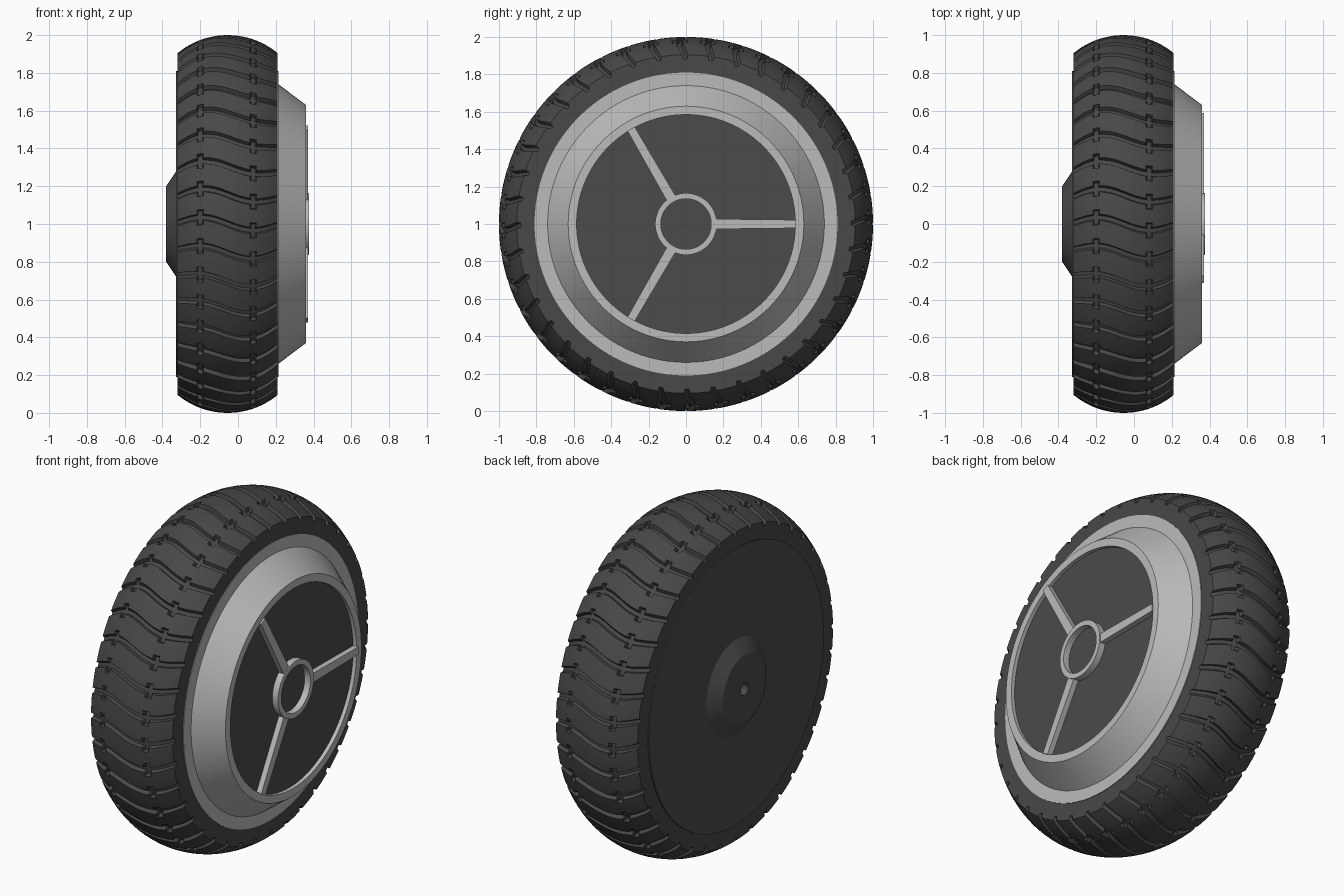
import bpy, bmesh, math
from mathutils import Matrix, Vector

if "Cube" in bpy.data.objects:
    bpy.data.objects.remove(bpy.data.objects["Cube"])


def material(name, v):
    m = bpy.data.materials.new(name)
    m.diffuse_color = (v, v, v, 1)
    m.use_nodes = True
    m.node_tree.nodes["Principled BSDF"].inputs["Base Color"].default_value = m.diffuse_color
    return m


RUBBER = material("dark rubber", 0.065)
PLASTIC = material("dark plastic", 0.07)
METAL = material("light grey metal", 0.5)


def finish(name, bm, mat, angle=30):
    bmesh.ops.remove_doubles(bm, verts=bm.verts, dist=1e-5)
    bmesh.ops.recalc_face_normals(bm, faces=bm.faces)
    me = bpy.data.meshes.new(name)
    bm.to_mesh(me)
    bm.free()
    me.materials.append(mat)
    me.shade_smooth()
    me.set_sharp_from_angle(angle=math.radians(angle))
    ob = bpy.data.objects.new(name, me)
    ob.location.z = 1.0
    bpy.context.collection.objects.link(ob)
    return ob


def skin(bm, rows, wrap_rows):
    """Bridge a list of closed vertex rings."""
    n = len(rows[0])
    count = len(rows) if wrap_rows else len(rows) - 1
    for i in range(count):
        a, b = rows[i], rows[(i + 1) % len(rows)]
        for j in range(n):
            k = (j + 1) % n
            bm.faces.new((a[j], a[k], b[k], b[j]))


def lathe(name, profile, mat, closed=True, n=96):
    """Revolve (x, radius) points around the x axle."""
    bm = bmesh.new()
    rows = []
    for x, r in profile:
        rows.append([bm.verts.new((x, r * math.cos(2 * math.pi * j / n),
                                   r * math.sin(2 * math.pi * j / n))) for j in range(n)])
    skin(bm, rows, closed)
    bmesh.ops.dissolve_degenerate(bm, dist=1e-6, edges=bm.edges)
    return finish(name, bm, mat)


# Tyre: grid that follows the wavy tread, pushed in at grooves and short cross slots
MID, HALF, CROWN, DEPTH, PITCHES = -0.055, 0.265, 0.417, 0.022, 40
PITCH = 2 * math.pi / PITCHES
SLOTS = (-0.20, 0.08)
cols = [-PITCH / 2, -0.06, -0.042, -0.036, -0.018, -0.011, 0,
        0.011, 0.018, 0.036, 0.042, 0.06]


def clamp(v):
    return max(0.0, min(1.0, v))


def wave(x):
    return 0.036 * math.sin(2 * math.pi * (x - MID) / 0.56)


def dent(x, u):
    groove = clamp((0.018 - abs(u)) / 0.007)
    slot = max(clamp((0.017 - abs(x - s)) / 0.006) for s in SLOTS) * clamp((0.042 - abs(u)) / 0.006)
    return DEPTH * max(groove, slot)


xs = {round(MID - HALF + i * 2 * HALF / 20, 4) for i in range(21)}
xs = {x for x in xs if all(abs(x - s) > 0.022 for s in SLOTS)}
xs |= {s + d for s in SLOTS for d in (-0.017, -0.011, 0, 0.011, 0.017)}
bm = bmesh.new()
rows = []


def tyre_row(x, radius, grooved):
    row = []
    for p in range(PITCHES):
        for u in cols:
            a = p * PITCH + u + wave(x)
            r = radius - (dent(x, u) if grooved else 0)
            row.append(bm.verts.new((x, r * math.cos(a), r * math.sin(a))))
    rows.append(row)


left, right = MID - HALF, MID + HALF
tyre_row(left, 0.78, False)
tyre_row(left, 0.875, False)
for x in sorted(xs):
    tyre_row(x, 1 - CROWN + math.sqrt(CROWN ** 2 - (x - MID) ** 2), True)
tyre_row(right, 0.875, False)
tyre_row(right, 0.78, False)
skin(bm, rows, True)
finish("tyre", bm, RUBBER)

# Rim: flat flange, sloping cone and front lip
lathe("rim", [(0.15, 0.81), (0.214, 0.81), (0.214, 0.74), (0.36, 0.63),
              (0.36, 0.585), (0.30, 0.585), (0.15, 0.585)], METAL)

# Recessed dark front disc
lathe("front_disc", [(0.338, 0), (0.338, 0.59), (0.31, 0.59), (0.31, 0)], PLASTIC, False)

# Hub ring
lathe("hub_ring", [(0.32, 0.165), (0.376, 0.165), (0.376, 0.135), (0.32, 0.135)], METAL, n=64)

# Three spokes
for i in range(3):
    bm = bmesh.new()
    bmesh.ops.create_cube(bm, size=1)
    for v in bm.verts:
        width = 0.054 if v.co.y < 0 else 0.044
        v.co = Vector((0.345 + v.co.x * 0.05, 0.37 + v.co.y * 0.436, v.co.z * width))
    bm.transform(Matrix.Rotation(i * 2 * math.pi / 3, 4, 'X'))
    finish(f"spoke_{i + 1}", bm, METAL)

# Back plate with raised boss and axle hole
lathe("back_plate", [(-0.33, 0), (-0.33, 0.035), (-0.38, 0.035), (-0.38, 0.20), (-0.327, 0.28),
                     (-0.327, 0.81), (-0.25, 0.81), (-0.25, 0)], PLASTIC, False)
